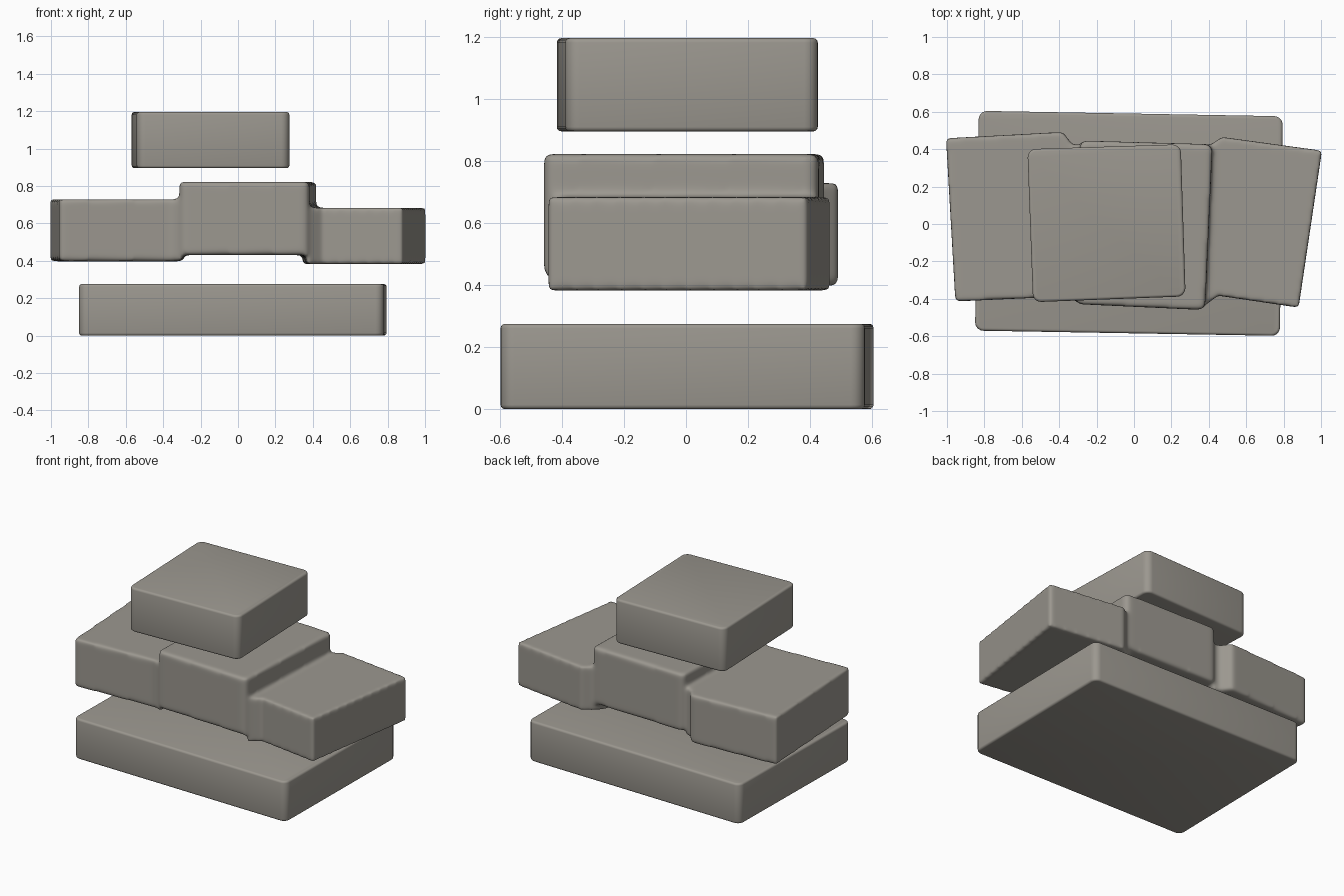
import bpy, bmesh

if "Cube" in bpy.data.objects:
    bpy.data.objects.remove(bpy.data.objects["Cube"])

stone_mat = bpy.data.materials.new("warm_grey_stone")
stone_mat.diffuse_color = (0.33, 0.312, 0.277, 1)
stone_mat.use_nodes = True
stone_mat.node_tree.nodes["Principled BSDF"].inputs["Base Color"].default_value = stone_mat.diffuse_color


def slab(bm, outline, z0, z1, corner=0.045, rim=0.014):
    """Add an upright stone slab from a plan outline, with rounded corners and rim."""
    base = bm.faces.new([bm.verts.new((x, y, z0)) for x, y in outline])
    ext = bmesh.ops.extrude_face_region(bm, geom=[base])
    top = [v for v in ext["geom"] if isinstance(v, bmesh.types.BMVert)]
    for v in top:
        v.co.z = z1
    if corner:
        upright = [e for v in top for e in v.link_edges
                   if abs(e.verts[0].co.z - e.verts[1].co.z) > 0.1]
        bmesh.ops.bevel(bm, geom=upright, offset=corner, segments=5, profile=0.5,
                        affect='EDGES', clamp_overlap=True)
    if rim:
        level = [e for e in bm.edges if abs(e.verts[0].co.z - e.verts[1].co.z) < 1e-5]
        bmesh.ops.bevel(bm, geom=level, offset=rim, segments=3, profile=0.5,
                        affect='EDGES', clamp_overlap=True)
    bmesh.ops.recalc_face_normals(bm, faces=bm.faces)


def make_object(name, bm):
    mesh = bpy.data.meshes.new(name)
    bm.to_mesh(mesh)
    bm.free()
    mesh.materials.append(stone_mat)
    obj = bpy.data.objects.new(name, mesh)
    bpy.context.collection.objects.link(obj)
    return obj


# Bottom and top slabs
singles = (
    ("bottom_slab", [(-0.85, -0.57), (0.78, -0.598), (0.795, 0.576), (-0.83, 0.605)], 0.0, 0.275),
    ("top_slab", [(-0.54, -0.418), (0.276, -0.387), (0.25, 0.426), (-0.57, 0.4)], 0.895, 1.195),
)
for name, outline, z0, z1 in singles:
    bm = bmesh.new()
    slab(bm, outline, z0, z1)
    obj = make_object(name, bm)
    bpy.ops.object.select_all(action='DESELECT')
    obj.select_set(True)
    bpy.context.view_layer.objects.active = obj
    bpy.ops.object.shade_smooth_by_angle(angle=0.7)

# Middle layer: centre, left and right stones that melt together
bm = bmesh.new()
slab(bm, [(-0.315, -0.428), (0.38, -0.46), (0.42, 0.426), (-0.29, 0.446)], 0.43, 0.822, 0.035, 0)
slab(bm, [(-0.955, -0.414), (-0.36, -0.387), (-0.3, -0.415), (-0.29, 0.42),
          (-0.33, 0.425), (-0.38, 0.492), (-1.005, 0.458)], 0.397, 0.728, 0, 0)
slab(bm, [(0.365, -0.445), (0.45, -0.383), (0.88, -0.447), (1.005, 0.392),
          (0.47, 0.465), (0.39, 0.41), (0.345, 0.35)], 0.382, 0.683, 0, 0)
middle = make_object("middle_stones", bm)

# Even mesh and smoothing give the soft joints and rims
remesh = middle.modifiers.new("remesh", 'REMESH')
remesh.mode = 'VOXEL'
remesh.voxel_size = 0.011
remesh.use_smooth_shade = True
soften = middle.modifiers.new("soften", 'SMOOTH')
soften.factor = 0.5
soften.iterations = 16

# Bake the fused stones
deps = bpy.context.evaluated_depsgraph_get()
fused = bpy.data.meshes.new_from_object(middle.evaluated_get(deps))
middle.modifiers.clear()
middle.data = fused
fused.materials.clear()
fused.materials.append(stone_mat)
for p in fused.polygons:
    p.use_smooth = True
    p.material_index = 0
